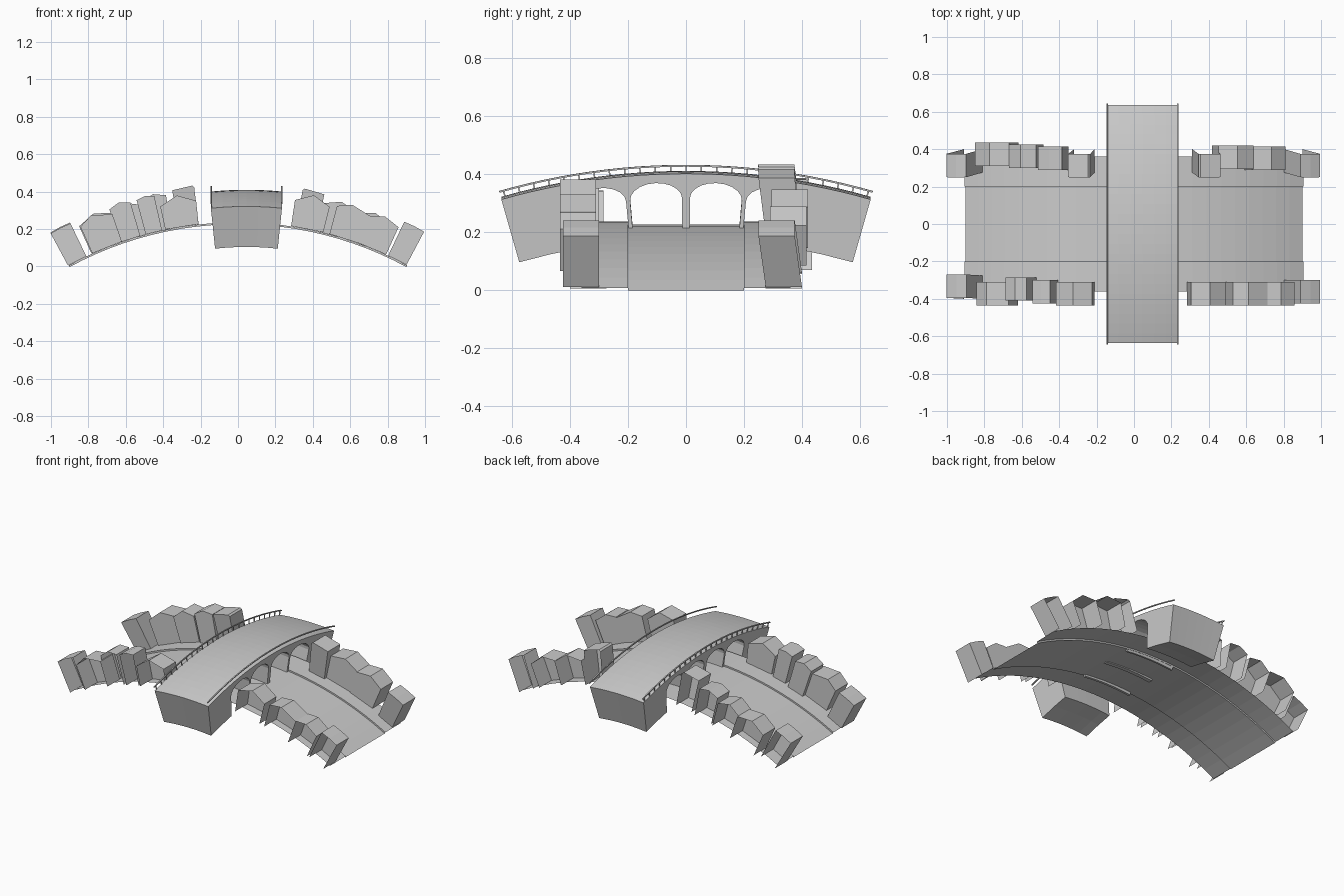
import bpy, bmesh
from math import sin, cos, asin, pi
from mathutils import Vector

if "Cube" in bpy.data.objects:
    bpy.data.objects.remove(bpy.data.objects["Cube"])

R = 1.895          # radius of the curved street
TOP = 0.236        # street crown height


def make(name, verts, faces):
    me = bpy.data.meshes.new(name)
    me.from_pydata([tuple(v) for v in verts], [], faces)
    ob = bpy.data.objects.new(name, me)
    bpy.context.collection.objects.link(ob)
    bm = bmesh.new()
    bm.from_mesh(me)
    bmesh.ops.recalc_face_normals(bm, faces=bm.faces)
    bm.to_mesh(me)
    bm.free()
    return ob


# Curved street sheet with a shallow sunken middle
section = [(-.36, 0), (-.2, 0), (-.2, -.01), (.2, -.01), (.2, 0), (.36, 0)]
N = 24
verts, faces = [], []
amax = asin(.905 / R)
for i in range(N + 1):
    a = amax * (2 * i / N - 1)
    for y, h in section:
        verts.append(((R + h) * sin(a), y, (R + h) * cos(a) - R + TOP))
k = len(section)
for i in range(N):
    for j in range(k - 1):
        p = i * k + j
        faces.append((p, p + 1, p + k + 1, p + k))
make("street", verts, faces)


# House shell: street facade, side walls and roof, open at the back
def house(name, side, x, w, h, apex, rise, yin, lean=0.0, depth=.125):
    a = asin(x / R)
    ux = Vector((cos(a), 0, -sin(a)))
    up = Vector((sin(a), 0, cos(a)))
    base = up * R + Vector((0, 0, TOP - R))
    prof = [(-w / 2, 0), (-w / 2 * 1.08, h), (apex, h + rise), (w / 2 * 1.08, h), (w / 2, 0)]
    v = []
    for d in (0, depth):
        for s, t in prof:
            y = side * (yin + d - lean * t / .2)
            v.append(base + ux * s + up * t + Vector((0, y, 0)))
    f = [(0, 1, 2, 3, 4)] + [(i, i + 1, i + 6, i + 5) for i in range(4)]
    make(name, v, f)


front = [(-.86, .11, .195, 0, .003, .275, .005), (-.70, .17, .155, -.02, .035, .31, 0),
         (-.575, .11, .185, 0, .02, .285, 0), (-.45, .09, .19, 0, .01, .30, 0),
         (-.30, .18, .125, 0, .045, .31, 0), (.37, .175, .14, 0, .045, .31, 0),
         (.575, .18, .155, -.02, .03, .31, 0), (.725, .145, .16, -.01, .025, .31, 0),
         (.852, .11, .2, 0, .003, .30, 0)]
back = [(-.86, .11, .2, 0, .003, .275, .025), (-.70, .18, .16, 0, .035, .31, 0),
        (-.55, .14, .16, 0, .035, .30, 0), (-.41, .12, .18, 0, .02, .29, 0),
        (-.265, .11, .2, .05, .01, .275, .025), (.365, .11, .2, -.05, .01, .275, .025),
        (.505, .18, .15, 0, .035, .295, 0), (.67, .17, .15, 0, .035, .29, 0),
        (.852, .11, .2, 0, .003, .275, .025)]
for i, p in enumerate(front):
    house(f"front_house_{i}", -1, *p)
for i, p in enumerate(back):
    house(f"back_house_{i}", 1, *p)

# Bridge: flat coordinates bent along y and slightly along x
RB, XC, DECK, L, HW = 2.32, .045, .41, .645, .19


def bend(x, s, h):
    t = s / RB
    return Vector((XC + x * (1 + h / 1.9), (RB + h) * sin(t),
                   (RB + h) * cos(t) - RB + DECK - x * x / (2 * 1.9)))


# Side outline: deck, two abutments, four arches on three piers
outline = [(L - 2 * L * i / 24, 0) for i in range(25)]
outline += [(-L, -.225), (-.52, -.225), (-.41, -.225)]
for c in (-.308, -.107, .107, .308):
    lo, hi = c - .093, c + .093
    if c == -.308:
        lo = -.41
    if c == .308:
        hi = .41
    if c > -.3:
        outline.append((lo, -.192))
    m, r = (lo + hi) / 2, (hi - lo) / 2
    for j in range(11):
        a = pi - pi * j / 10
        outline.append((m + r * cos(a), -.085 + .055 * sin(a)))
    if c < .3:
        outline.append((hi, -.192))
outline += [(.41, -.225), (.52, -.225), (L, -.225)]
n, M = len(outline), 6
verts = [bend(-HW + 2 * HW * i / M, s, h) for i in range(M + 1) for s, h in outline]
faces = [tuple(range(n)), tuple(range(M * n, M * n + n))]
for i in range(M):
    for j in range(n):
        q = (j + 1) % n
        faces.append((i * n + j, i * n + q, (i + 1) * n + q, (i + 1) * n + j))
make("bridge", verts, faces)


# Railings: swept square handrails, posts along one side
def bar(v, f, x, s0, s1, h0, h1, t, seg):
    b = len(v)
    for i in range(seg + 1):
        s = s0 + (s1 - s0) * i / seg
        v += [bend(x - t, s, h0), bend(x + t, s, h0), bend(x + t, s, h1), bend(x - t, s, h1)]
    for i in range(seg):
        for j in range(4):
            p, q = b + 4 * i + j, b + 4 * i + (j + 1) % 4
            f.append((p, q, q + 4, p + 4))
    e = b + 4 * seg
    f += [(b, b + 1, b + 2, b + 3), (e, e + 1, e + 2, e + 3)]


for name, x in (("left_railing", -HW + .004), ("right_railing", HW - .004)):
    v, f = [], []
    bar(v, f, x, -L, L, .024, .030, .0035, 24)
    if x < 0:
        for i in range(25):
            s = -.63 + 1.26 * i / 24
            bar(v, f, x, s - .0025, s + .0025, -.002, .026, .0025, 1)
    make(name, v, f)
